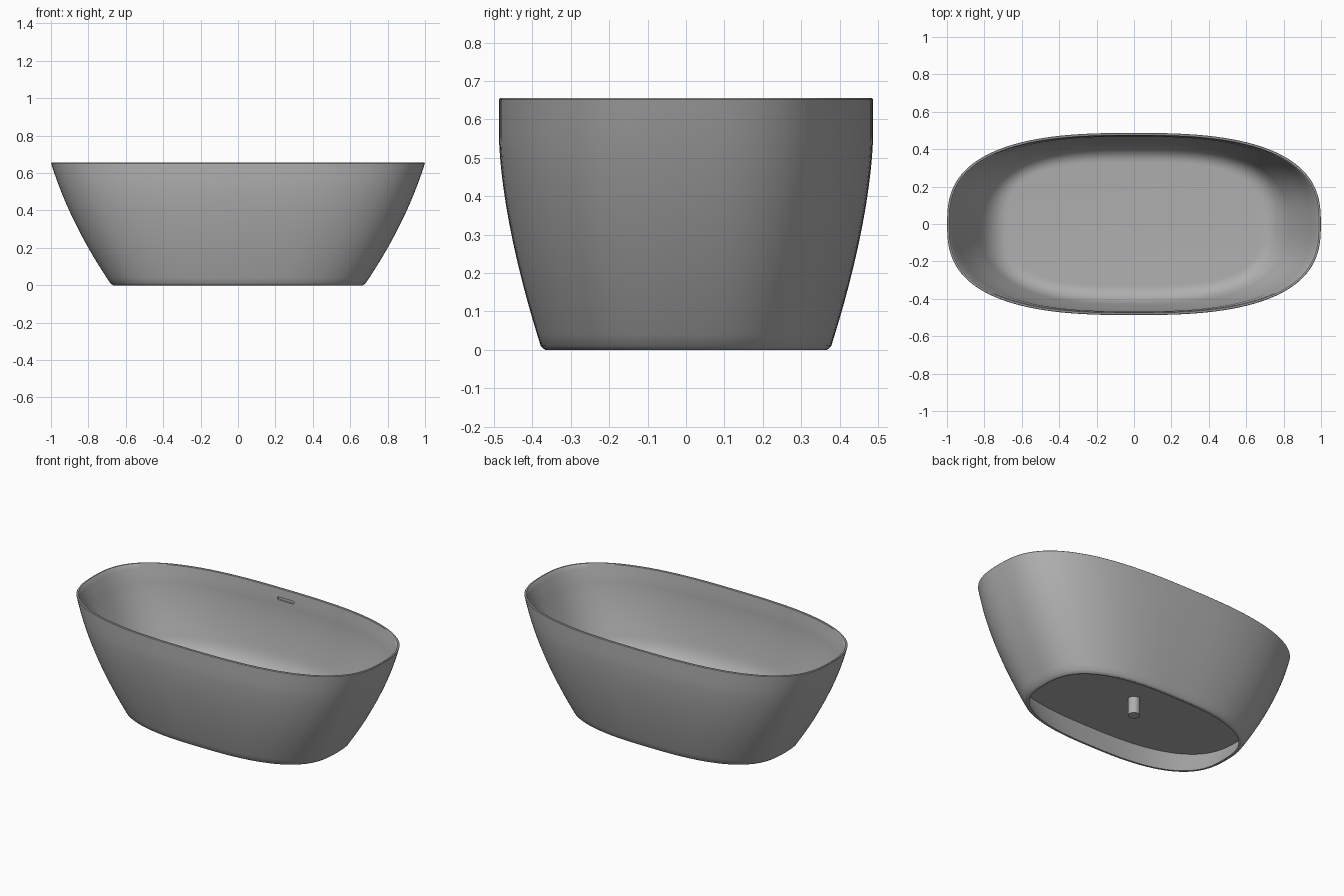
import bpy, bmesh, math

if "Cube" in bpy.data.objects:
    bpy.data.objects.remove(bpy.data.objects["Cube"], do_unlink=True)

HEIGHT, FLOOR, CEILING, SEGMENTS = 0.655, 0.165, 0.15, 144

grey = bpy.data.materials.new("matte_grey")
grey.use_nodes = True
grey.diffuse_color = (0.43, 0.43, 0.43, 1)
grey.node_tree.nodes["Principled BSDF"].inputs["Base Color"].default_value = grey.diffuse_color


def radii(z, inset=0.0):
    """Half length and half width of the outer wall at height z."""
    t = z / HEIGHT
    rx = 0.675 + 0.447 * t - 0.122 * t * t
    ry = 0.487 - 0.112 * max(0, 1 - t / 0.85) ** 1.6
    return rx - inset, ry - inset


def power(v, e):
    return math.copysign(abs(v) ** e, v)


def loft(name, rings):
    """Skin rings of (half length, half width, z, squareness) and cap both ends."""
    bm = bmesh.new()
    loops = []
    for rx, ry, z, n in rings:
        loop = []
        for i in range(SEGMENTS):
            a = math.tau * i / SEGMENTS
            loop.append(bm.verts.new((rx * power(math.cos(a), 2 / n),
                                      ry * power(math.sin(a), 2 / n), z)))
        loops.append(loop)
    for low, high in zip(loops, loops[1:]):
        for i in range(SEGMENTS):
            j = (i + 1) % SEGMENTS
            bm.faces.new((low[i], low[j], high[j], high[i]))
    bm.faces.new(loops[0][::-1])
    bm.faces.new(loops[-1])
    bmesh.ops.recalc_face_normals(bm, faces=bm.faces)
    mesh = bpy.data.meshes.new(name)
    bm.to_mesh(mesh)
    bm.free()
    obj = bpy.data.objects.new(name, mesh)
    bpy.context.collection.objects.link(obj)
    mesh.materials.append(grey)
    return obj


def activate(obj):
    bpy.ops.object.select_all(action="DESELECT")
    obj.select_set(True)
    bpy.context.view_layer.objects.active = obj


def smooth(obj):
    activate(obj)
    bpy.ops.object.shade_smooth_by_angle(angle=math.radians(30))


N = 2.7
# Hollow underside and foot rim
rings = [(*radii(CEILING, 0.02), CEILING, N),
         (*radii(0.07, 0.02), 0.07, N),
         (*radii(0, 0.02), 0, N),
         (*radii(0, 0.008), 0, N),
         (*radii(0, 0.002), 0.004, N)]
# Flared outer wall
STEPS = 22
for k in range(STEPS + 1):
    z = 0.01 + (HEIGHT - 0.013) * k / STEPS
    rings.append((*radii(z), z, N))
# Thin rounded lip
rings += [(*radii(HEIGHT, 0.003), HEIGHT, N),
          (*radii(HEIGHT, 0.011), HEIGHT, N),
          (*radii(HEIGHT, 0.014), HEIGHT - 0.003, N)]
# Inner wall down to the start of the floor curve
CURVE_TOP = 0.27
for k in range(1, 16):
    f = k / 15
    z = HEIGHT - 0.003 + (CURVE_TOP - HEIGHT + 0.003) * f
    rings.append((*radii(z, 0.014 + 0.006 * min(1, f * 5)), z, N))
# Soft curve from wall to floor
top, corner = radii(CURVE_TOP, 0.02), radii(FLOOR, 0.02)
flat = (corner[0] - 0.085, corner[1] - 0.075)
for k in range(1, 13):
    f = k / 12
    a, b, c = (1 - f) ** 2, 2 * f * (1 - f), f * f
    rx, ry = (a * top[i] + b * corner[i] + c * flat[i] for i in (0, 1))
    rings.append((rx, ry, a * CURVE_TOP + (b + c) * FLOOR, N + 0.4 * f))
tub = loft("tub_shell", rings)

# Overflow slot cut into the inner face of the back wall
cutter = loft("overflow_cutter", [(0.058, 0.009, 0, 6), (0.058, 0.009, 0.06, 6)])
cutter.rotation_euler.x = math.pi / 2
cutter.location = (0, 0.478, 0.592)
cutter.hide_render = True
cut = tub.modifiers.new("overflow_slot", "BOOLEAN")
cut.operation, cut.solver, cut.object = "DIFFERENCE", "EXACT", cutter
activate(tub)
bpy.ops.object.modifier_apply(modifier=cut.name)
bpy.data.objects.remove(cutter, do_unlink=True)
smooth(tub)


def cylinder(name, radius, bottom, top):
    bpy.ops.mesh.primitive_cylinder_add(vertices=48, radius=radius, depth=top - bottom,
                                        location=(0, 0, (bottom + top) / 2))
    obj = bpy.context.object
    obj.name = name
    obj.data.materials.append(grey)
    smooth(obj)


# Drain plug on the floor and waste pipe beneath it
cylinder("drain_plug", 0.042, FLOOR - 0.005, FLOOR + 0.004)
cylinder("waste_pipe", 0.034, 0.045, CEILING + 0.005)
